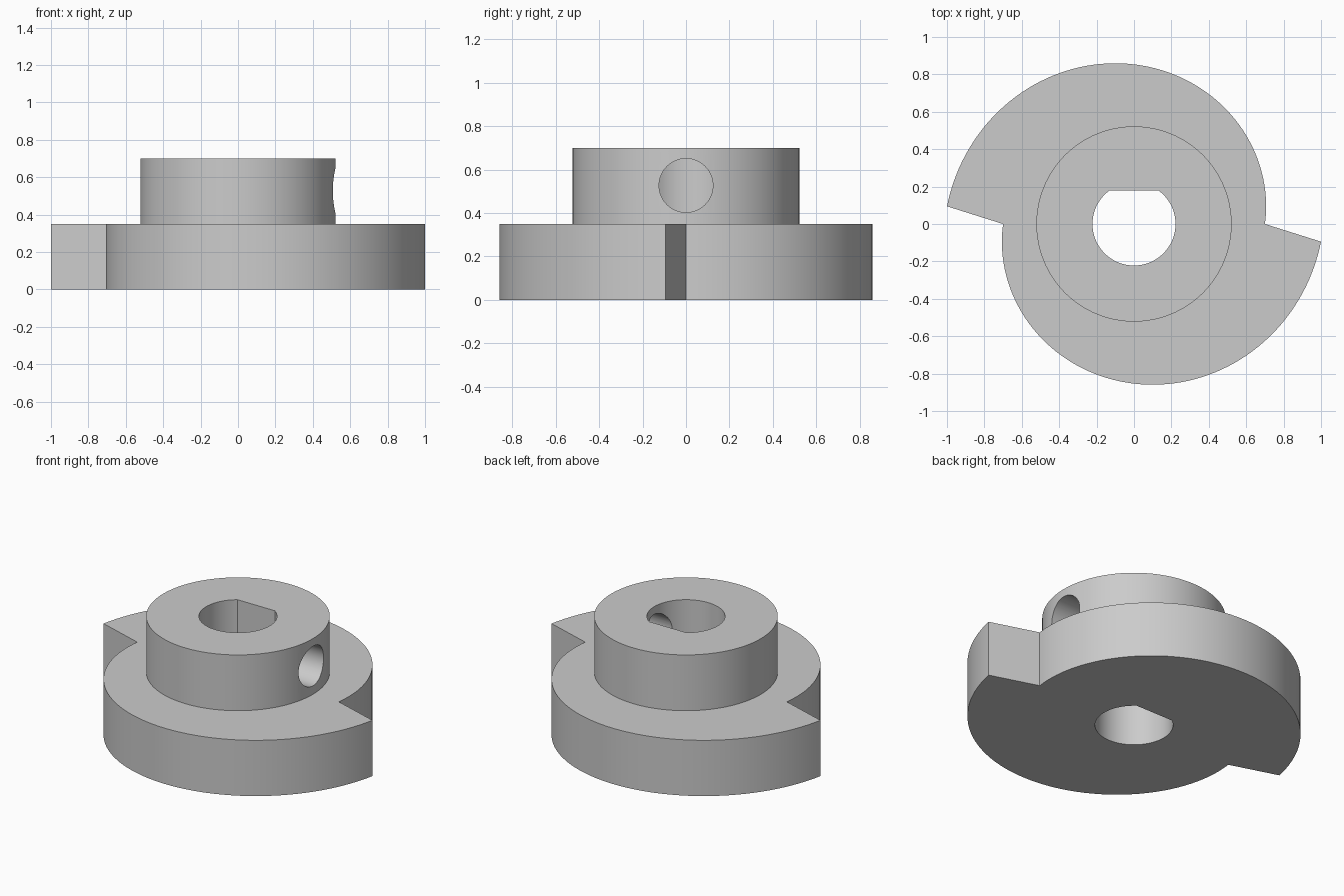
import bpy, bmesh
from math import cos, sin, pi, radians, asin
from mathutils import Matrix, Vector

default = bpy.data.objects.get("Cube")
if default:
    bpy.data.objects.remove(default, do_unlink=True)

grey = bpy.data.materials.new("plain grey")
grey.use_nodes = True
colour = (0.6, 0.6, 0.6, 1)
grey.diffuse_color = colour
grey.node_tree.nodes["Principled BSDF"].inputs["Base Color"].default_value = colour


def prism(name, outline, bottom, top, turn=Matrix()):
    """Extrude a closed counterclockwise outline from bottom to top."""
    bm = bmesh.new()
    face = bm.faces.new([bm.verts.new((x, y, bottom)) for x, y in outline])
    bm.normal_update()
    grown = bmesh.ops.extrude_face_region(bm, geom=[face], use_keep_orig=True)
    moved = [g for g in grown["geom"] if isinstance(g, bmesh.types.BMVert)]
    bmesh.ops.translate(bm, verts=moved, vec=Vector((0, 0, top - bottom)))
    bmesh.ops.recalc_face_normals(bm, faces=bm.faces)
    bm.transform(turn)
    mesh = bpy.data.meshes.new(name)
    bm.to_mesh(mesh)
    bm.free()
    mesh.materials.append(grey)
    obj = bpy.data.objects.new(name, mesh)
    bpy.context.collection.objects.link(obj)
    return obj


def arc(radius, start, end, steps):
    angles = [start + (end - start) * i / steps for i in range(steps + 1)]
    return [(radius * cos(a), radius * sin(a)) for a in angles]


def combine(target, other, operation):
    """Apply a boolean and discard the helper."""
    mod = target.modifiers.new(operation.lower(), 'BOOLEAN')
    mod.operation = operation
    mod.solver = 'EXACT'
    mod.object = other
    bpy.context.view_layer.objects.active = target
    bpy.ops.object.modifier_apply(modifier=mod.name)
    bpy.data.objects.remove(other, do_unlink=True)


# Cam plate: a growing spiral with a step, repeated by a half turn
STEPS = 72
sweep = radians(174.6)
half = []
for i in range(STEPS + 1):
    t = i / STEPS
    r = 0.70 + 0.3045 * t - 0.014 * t * (1 - t)
    a = pi + sweep * t
    half.append((r * cos(a), r * sin(a)))
outline = half + [(-x, -y) for x, y in half]
cam = prism("stepped_cam", outline, 0, 0.35)

# Hub, rooted inside the plate
hub = prism("hub", arc(0.522, 0, 2 * pi, 128)[:-1], 0.15, 0.70)
combine(cam, hub, 'UNION')

# D-shaped shaft bore with its flat at the back
flat = asin(0.18 / 0.222)
bore = prism("bore_cutter", arc(0.222, pi - flat, 2 * pi + flat, 80), -0.2, 0.9)
combine(cam, bore, 'DIFFERENCE')

# Set screw hole through one wall of the hub
sideways = Matrix.Translation((0, 0, 0.527)) @ Matrix.Rotation(pi / 2, 4, 'Y')
screw = prism("screw_hole_cutter", arc(0.124, 0, 2 * pi, 64)[:-1], 0, 0.8, sideways)
combine(cam, screw, 'DIFFERENCE')

bpy.ops.object.select_all(action='DESELECT')
cam.select_set(True)
bpy.context.view_layer.objects.active = cam
bpy.ops.object.shade_smooth_by_angle(angle=radians(25))
